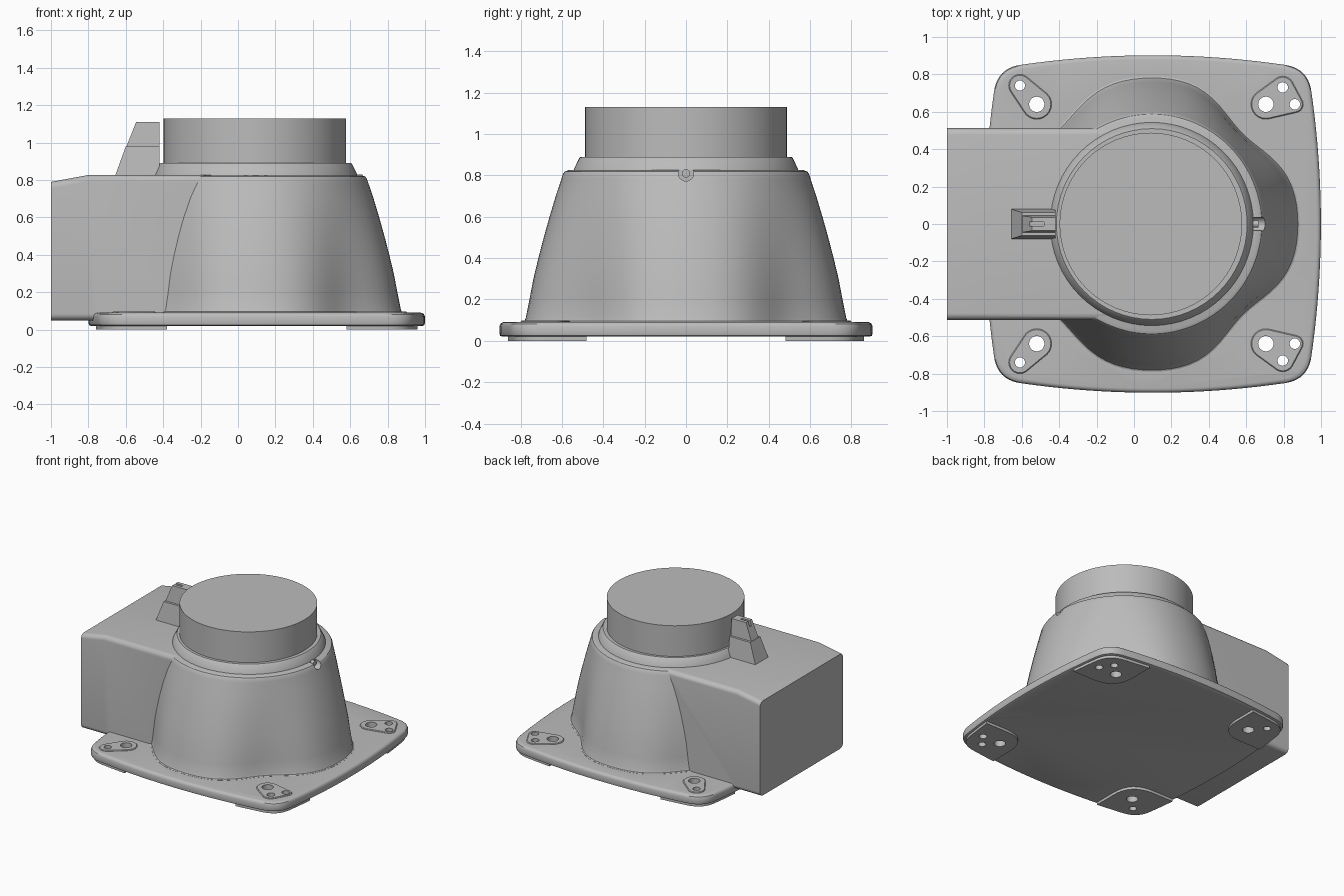
import bpy, bmesh, math

CX = 0.095  # axis of the dome and cylinder
if "Cube" in bpy.data.objects:
    bpy.data.objects.remove(bpy.data.objects["Cube"], do_unlink=True)

grey = bpy.data.materials.new("grey_plastic")
grey.use_nodes = True
grey.diffuse_color = (0.5, 0.5, 0.5, 1)
grey.node_tree.nodes["Principled BSDF"].inputs["Base Color"].default_value = (0.5, 0.5, 0.5, 1)


def finish(name, bm):
    bmesh.ops.recalc_face_normals(bm, faces=bm.faces)
    mesh = bpy.data.meshes.new(name)
    bm.to_mesh(mesh)
    bm.free()
    mesh.materials.append(grey)
    ob = bpy.data.objects.new(name, mesh)
    bpy.context.collection.objects.link(ob)
    return ob


def loft(name, rings):
    """Closed solid skinned through rings with equal point counts."""
    bm = bmesh.new()
    vs = [[bm.verts.new(p) for p in ring] for ring in rings]
    n = len(vs[0])
    for a, b in zip(vs, vs[1:]):
        for i in range(n):
            j = (i + 1) % n
            bm.faces.new((a[i], a[j], b[j], b[i]))
    bm.faces.new(vs[0])
    bm.faces.new(vs[-1])
    return finish(name, bm)


def circle(x, y, r, n=64):
    return [(x + r * math.cos(math.tau * i / n), y + r * math.sin(math.tau * i / n)) for i in range(n)]


def prism(name, outline, z0, z1):
    return loft(name, [[(x, y, z) for x, y in outline] for z in (z0, z1)])


def hull(name, points):
    bm = bmesh.new()
    for p in points:
        bm.verts.new(p)
    res = bmesh.ops.convex_hull(bm, input=bm.verts)
    junk = [v for v in set(res["geom_interior"] + res["geom_unused"]) if isinstance(v, bmesh.types.BMVert)]
    bmesh.ops.delete(bm, geom=junk, context='VERTS')
    bmesh.ops.dissolve_limit(bm, angle_limit=0.01, verts=bm.verts, edges=bm.edges)
    return finish(name, bm)


def combine(target, tool, operation):
    mod = target.modifiers.new("combine", 'BOOLEAN')
    mod.operation, mod.object, mod.solver = operation, tool, 'EXACT'
    bpy.context.view_layer.objects.active = target
    bpy.ops.object.modifier_apply(modifier=mod.name)
    bpy.data.objects.remove(tool, do_unlink=True)


def quad_curve(a, c, b, n):
    return [tuple((1 - t) ** 2 * p + 2 * t * (1 - t) * q + t * t * r for p, q, r in zip(a, c, b))
            for t in (i / n for i in range(n + 1))]


# Base plate: bowed square with rounded corners
def bow(t):
    return 0.902 - 0.05 * (t / 0.7) ** 2


corner = quad_curve((0.7, bow(0.7)), (0.837, 0.837), (bow(0.7), 0.7), 10)
edge = [0.07 * i for i in range(10)]
quarter = [(t, bow(t)) for t in edge] + corner + [(bow(t), t) for t in edge[:0:-1]]
outline = []
for k in range(4):  # rotate the quarter to close the loop
    for x, y in quarter:
        for _ in range(k):
            x, y = y, -x
        outline.append((x, y))
plate_levels = [(0.985, 0.02), (0.997, 0.025), (1, 0.035), (1, 0.07), (0.995, 0.082), (0.985, 0.089), (0.975, 0.091)]
base = loft("base_housing", [[(0.1 + x * s * 0.997, y * s, z) for x, y in outline] for s, z in plate_levels])

# Corner feet under the plate
foot = [(0.49, bow(0.49))] + [p for p in quarter if min(p) > 0.5] + [(bow(0.49), 0.49)]
foot = [(x * 0.98, y * 0.98) for x, y in foot] + quad_curve((0.68, 0.48), (0.48, 0.48), (0.48, 0.68), 8)
for sx in (-1, 1):
    for sy in (-1, 1):
        combine(base, prism("foot", [(0.1 + sx * x, sy * y) for x, y in foot], 0, 0.05), 'UNION')

# Domed housing: four shallow valleys fade out towards the round top
dome_profile = [(0.79, 0.07), (0.79, 0.092), (0.781, 0.096), (0.775, 0.11), (0.757, 0.2), (0.738, 0.3),
                (0.714, 0.4), (0.688, 0.5), (0.66, 0.6), (0.63, 0.7), (0.602, 0.785), (0.596, 0.805),
                (0.587, 0.818), (0.57, 0.825)]
dome_rings = []
for r, z in dome_profile:
    ring = []
    for i in range(96):
        a = math.tau * i / 96
        depth = (0.108 if math.cos(a) > 0 else 0.085) * max(0, 1 - z / 0.82)
        rr = r - depth * math.sin(2 * a) ** 4
        ring.append((CX + rr * math.cos(a), rr * math.sin(a), z))
    dome_rings.append(ring)
combine(base, loft("dome", dome_rings), 'UNION')


# Side box with rounded long edges and a sloping end
def box_section(x, top, half=0.512, low=0.05, r=0.035):
    pts = []
    for k, (cy, cz) in enumerate([(half - r, top - r), (r - half, top - r), (r - half, low + r), (half - r, low + r)]):
        for i in range(7):
            a = math.pi / 2 * (k + i / 6)
            pts.append((x, cy + r * math.cos(a), cz + r * math.sin(a)))
    return pts


combine(base, loft("side_box", [box_section(-1, 0.79), box_section(-0.8, 0.827), box_section(0.1, 0.827)]), 'UNION')

# Raised bolt pads and their through holes: (x, y, hole radius, pad radius)
pads = [[(0.705, 0.64, 0.041, 0.08), (0.795, 0.73, 0.028, 0.06), (0.86, 0.64, 0.028, 0.045)],
        [(-0.52, 0.64, 0.041, 0.08), (-0.61, 0.74, 0.027, 0.06)]]
for sy in (-1, 1):
    for pad in pads:
        pts = [(x, y, z) for hx, hy, _, r in pad for z, s in ((0.06, 0), (0.093, 0), (0.098, 0.005))
               for x, y in circle(hx, sy * hy, r - s, 24)]
        combine(base, hull("bolt_pad", pts), 'UNION')
for sy in (-1, 1):
    for pad in pads:
        for hx, hy, r, _ in pad:
            combine(base, prism("hole", circle(hx, sy * hy, r, 24), -0.05, 0.2), 'DIFFERENCE')


# Locating notch and pin on the shoulder
def rod(name, x0, x1, r):
    return loft(name, [[(x, y, 0.81 + z) for y, z in circle(0, 0, r, 24)] for x in (x0, x1)])


combine(base, rod("notch", 0.64, 0.8, 0.037), 'DIFFERENCE')
pin = rod("locating_pin", 0.62, 0.665, 0.02)

# Tapered collar and the cylinder above it
collar = loft("collar", [[(x, y, z) for x, y in circle(CX, 0, r)]
                         for r, z in ((0.545, 0.82), (0.54, 0.835), (0.515, 0.886), (0.51, 0.89))])
cylinder = prism("top_cylinder", circle(CX - 0.005, 0, 0.488), 0.885, 1.13)


# Latch beside the cylinder: wide foot and narrow slotted tip
def wedge(name, levels, x1=-0.42):
    return hull(name, [(x, s * w, z) for x0, w, z in levels for x in (x0, x1) for s in (-1, 1)])


latch = wedge("latch_foot", [(-0.658, 0.08, 0.82), (-0.6, 0.062, 0.98)])
tip = wedge("latch_tip", [(-0.6, 0.045, 0.97), (-0.545, 0.036, 1.11)])
combine(tip, wedge("slot", [(-0.56, 0.01, 1.07), (-0.56, 0.01, 1.2)], -0.48), 'DIFFERENCE')

# Smooth curved surfaces, keep crisp edges
bpy.ops.object.select_all(action='DESELECT')
for ob in (base, pin, collar, cylinder, latch, tip):
    ob.select_set(True)
bpy.context.view_layer.objects.active = base
bpy.ops.object.shade_smooth_by_angle(angle=math.radians(32))
